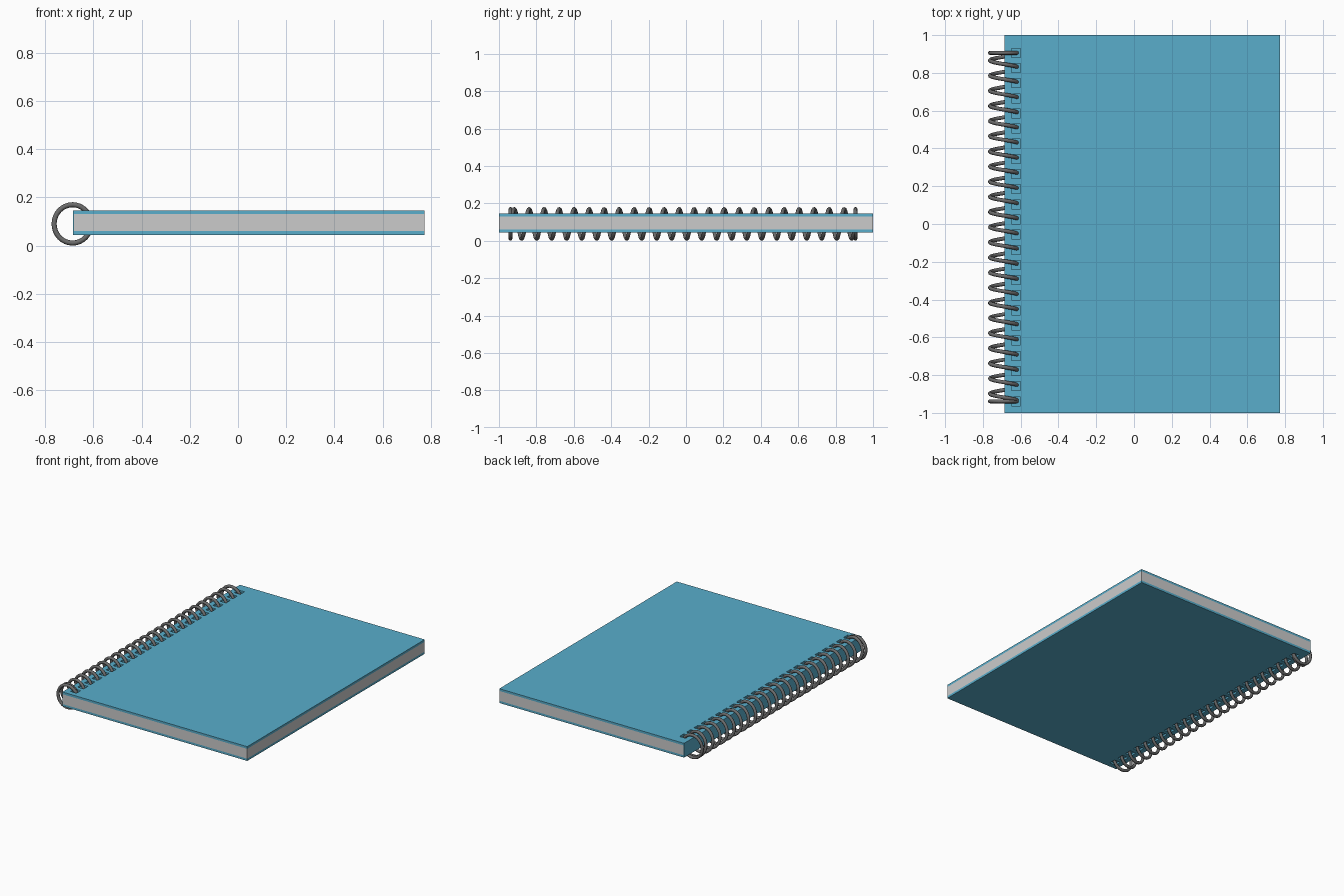
import bpy, bmesh, math
from mathutils import Matrix, Vector

if "Cube" in bpy.data.objects:
    bpy.data.objects.remove(bpy.data.objects["Cube"])

X0, X1 = -0.685, 0.773          # spine edge, fore edge
Z0, Z1 = 0.044, 0.146           # bottom and top of the covers
T, SPINE = 0.016, 0.004         # cover and spine thickness
PITCH, Y_FIRST, HOLES = 0.0802, 0.906, 24


def material(name, color):
    m = bpy.data.materials.new(name)
    m.diffuse_color = (*color, 1)
    m.use_nodes = True
    m.node_tree.nodes["Principled BSDF"].inputs["Base Color"].default_value = m.diffuse_color
    return m


def add_box(bm, lo, hi):
    lo, hi = Vector(lo), Vector(hi)
    mat = Matrix.Translation((lo + hi) / 2) @ Matrix.Diagonal((*(hi - lo), 1))
    bmesh.ops.create_cube(bm, size=1, matrix=mat)


def make_object(name, bm, mat=None):
    bmesh.ops.recalc_face_normals(bm, faces=bm.faces)
    me = bpy.data.meshes.new(name)
    bm.to_mesh(me)
    bm.free()
    ob = bpy.data.objects.new(name, me)
    bpy.context.collection.objects.link(ob)
    if mat:
        me.materials.append(mat)
    return ob


blue = material("cover_blue", (0.10, 0.42, 0.60))
dark = material("wire_grey", (0.15, 0.15, 0.15))

# Cover: U-shaped profile extruded along y
bm = bmesh.new()
profile = [(X0, Z0), (X1, Z0), (X1, Z0 + T), (X0 + SPINE, Z0 + T),
           (X0 + SPINE, Z1 - T), (X1, Z1 - T), (X1, Z1), (X0, Z1)]
face = bm.faces.new([bm.verts.new((x, -1, z)) for x, z in profile])
ext = bmesh.ops.extrude_face_region(bm, geom=[face])
bmesh.ops.translate(bm, vec=(0, 2, 0),
                    verts=[v for v in ext["geom"] if isinstance(v, bmesh.types.BMVert)])
cover = make_object("cover", bm, blue)

# Square binding slots, sunk into both covers
bm = bmesh.new()
depth = 0.013
for k in range(HOLES):
    y = Y_FIRST - k * PITCH
    for za, zb in ((Z1 - depth, Z1 + 0.02), (Z0 - 0.02, Z0 + depth)):
        add_box(bm, (-0.648, y - 0.024, za), (-0.600, y + 0.024, zb))
cutter = make_object("slot_cutter", bm, blue)
cutter.hide_render = True
cutter.hide_viewport = True
cut = cover.modifiers.new("slots", "BOOLEAN")
cut.operation = "DIFFERENCE"
cut.solver = "EXACT"
cut.object = cutter

# Page block
bm = bmesh.new()
add_box(bm, (X0 + SPINE, -1, Z0 + T), (X1, 1, Z1 - T))
make_object("pages", bm)

# Spiral wire: helix with a flat closing turn at each end
WIRE, RX, RZ, SEG = 0.0105, 0.0765, 0.0795, 32
points = []
for i in range((HOLES + 1) * SEG + 1):
    t = -1.5 + i / SEG
    y = Y_FIRST - PITCH * min(max(t + 0.5, 0), HOLES - 1)
    a = 2 * math.pi * t
    points.append((-0.686 - RX * math.cos(a), y, 0.09 + RZ * math.sin(a)))
curve = bpy.data.curves.new("spiral_wire", "CURVE")
curve.dimensions = "3D"
curve.bevel_depth = WIRE
curve.bevel_resolution = 2
curve.use_fill_caps = True
spline = curve.splines.new("POLY")
spline.points.add(len(points) - 1)
for p, co in zip(spline.points, points):
    p.co = (*co, 1)
spline.use_smooth = True
curve.materials.append(dark)
wire = bpy.data.objects.new("spiral_wire", curve)
bpy.context.collection.objects.link(wire)
